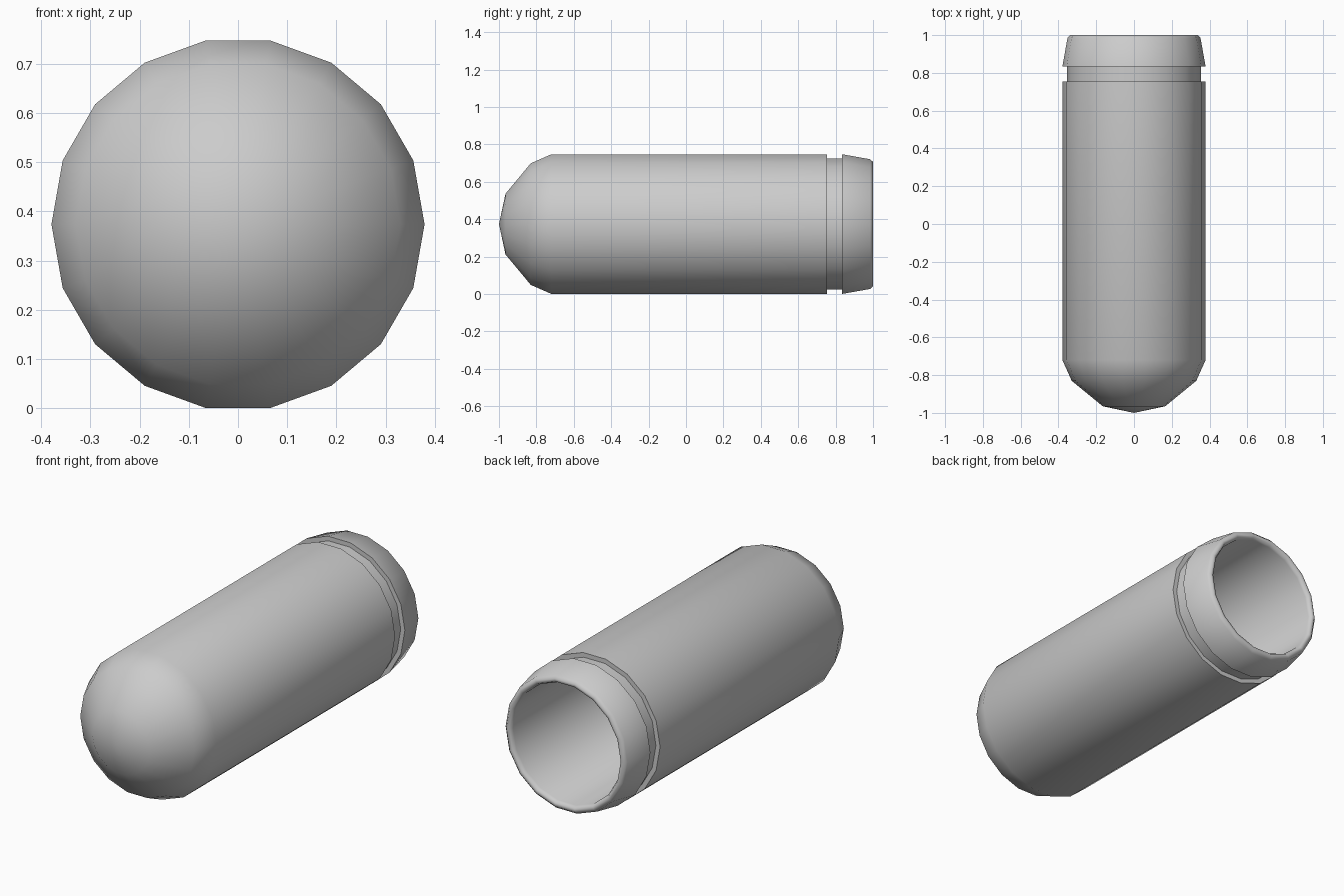
import bpy, bmesh, math

if "Cube" in bpy.data.objects:
    bpy.data.objects.remove(bpy.data.objects["Cube"])

SIDES = 18
CENTRE_Z = 0.374

# (radius, y) lathe profile: closed nose, body, groove, tapered lip, then the inside wall
profile = [
    (0, -1.0), (0.165, -0.965), (0.33, -0.83), (0.379, -0.72),      # rounded nose
    (0.379, 0.755), (0.355, 0.755), (0.355, 0.835), (0.379, 0.835),  # body and groove
    (0.352, 0.985), (0.337, 1.0), (0.322, 0.998), (0.312, 0.98),     # lip
    (0.312, -0.70), (0.27, -0.79), (0.135, -0.90), (0, -0.93),       # hollow inside
]


def lathe(name, points):
    """Spin a profile around the y axis, with a vertex on +x."""
    bm = bmesh.new()
    rings = []
    for r, y in points:
        count = SIDES if r else 1
        rings.append([bm.verts.new((r * math.cos(2 * math.pi * i / SIDES), y,
                                    CENTRE_Z + r * math.sin(2 * math.pi * i / SIDES)))
                      for i in range(count)])
    for a, b in zip(rings, rings[1:]):
        for i in range(SIDES):
            j = (i + 1) % SIDES
            corners = [a[i % len(a)], a[j % len(a)], b[j % len(b)], b[i % len(b)]]
            bm.faces.new(list(dict.fromkeys(corners)))
    bmesh.ops.recalc_face_normals(bm, faces=bm.faces)
    mesh = bpy.data.meshes.new(name)
    bm.to_mesh(mesh)
    bm.free()
    obj = bpy.data.objects.new(name, mesh)
    bpy.context.collection.objects.link(obj)
    return obj


# Hollow round-nosed tube
tube = lathe("round_nosed_tube", profile)
bpy.context.view_layer.objects.active = tube
tube.select_set(True)
bpy.ops.object.shade_smooth_by_angle(angle=math.radians(60))
